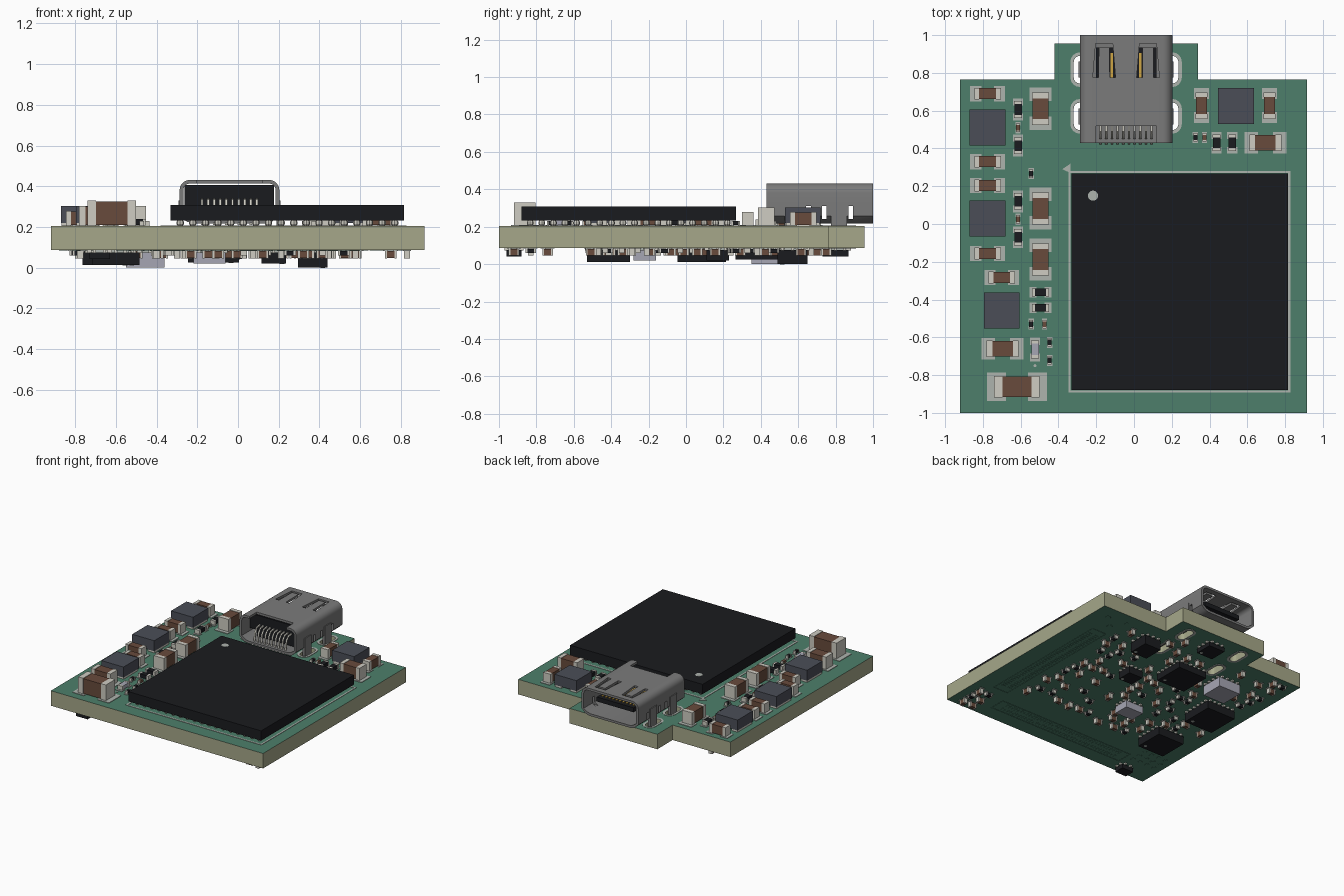
import bpy, bmesh, random
from math import sin, cos, pi
from mathutils import Matrix

if "Cube" in bpy.data.objects:
    bpy.data.objects.remove(bpy.data.objects["Cube"])

random.seed(4)
ZT, ZB, CX = 0.204, 0.087, -0.042      # board top, board bottom, connector centre


def mat(name, r, g, b):
    m = bpy.data.materials.new(name)
    m.diffuse_color = tuple((c / 255) ** 2.2 for c in (r, g, b)) + (1,)
    m.use_nodes = True
    m.node_tree.nodes["Principled BSDF"].inputs["Base Color"].default_value = m.diffuse_color
    return m


MASK = mat("green_mask", 78, 126, 106)
CORE = mat("board_core", 164, 166, 136)
BLACK = mat("black_plastic", 32, 33, 36)
SLATE = mat("slate", 76, 79, 88)
BROWN = mat("ceramic_brown", 104, 76, 62)
TIN = mat("tin", 205, 203, 193)
PAD = mat("pad_grey", 172, 178, 172)
STEEL = mat("steel", 122, 122, 122)
LILAC = mat("pale_grey", 165, 165, 178)
GOLD = mat("gold", 205, 165, 70)


def finish(name, bm, mats):
    bmesh.ops.recalc_face_normals(bm, faces=bm.faces)
    me = bpy.data.meshes.new(name)
    bm.to_mesh(me)
    bm.free()
    for m in mats:
        me.materials.append(m)
    ob = bpy.data.objects.new(name, me)
    bpy.context.collection.objects.link(ob)
    return ob


def boxes(name, parts):
    """parts: (material, x, y, size x, size y, z0, z1)"""
    bm, mats = bmesh.new(), []
    for m, x, y, sx, sy, z0, z1 in parts:
        if m not in mats:
            mats.append(m)
        M = Matrix.Translation((x, y, (z0 + z1) / 2)) @ Matrix.Diagonal((sx, sy, abs(z1 - z0), 1))
        for v in bmesh.ops.create_cube(bm, size=1, matrix=M)["verts"]:
            for f in v.link_faces:
                f.material_index = mats.index(m)
    return finish(name, bm, mats)


def prism(name, pts, z0, z1, m):
    bm = bmesh.new()
    lo, hi = ([bm.verts.new((x, y, z)) for x, y in pts] for z in (z0, z1))
    bm.faces.new(lo[::-1])
    bm.faces.new(hi)
    for i in range(len(pts)):
        bm.faces.new((lo[i - 1], lo[i], hi[i], hi[i - 1]))
    return finish(name, bm, [m])


def ring(name, outer, inner, a, b, m, along_y=False):
    """Hollow tube between two outlines, running from a to b."""
    bm = bmesh.new()
    P = (lambda p, t: (p[0], t, p[1])) if along_y else (lambda p, t: (p[0], p[1], t))
    L = [[bm.verts.new(P(p, t)) for p in pts] for pts, t in ((outer, a), (outer, b), (inner, b), (inner, a))]
    n = len(outer)
    for k in range(4):
        for i in range(n):
            j = (i + 1) % n
            bm.faces.new((L[k][i], L[k][j], L[k - 3][j], L[k - 3][i]))
    return finish(name, bm, [m])


def cut(ob, cutters):
    bpy.context.view_layer.objects.active = ob
    for c in cutters:
        c.hide_render = True
        md = ob.modifiers.new("cut", "BOOLEAN")
        md.operation, md.solver, md.object = "DIFFERENCE", "EXACT", c
        bpy.ops.object.modifier_apply(modifier=md.name)
        bpy.data.objects.remove(c)


def rect(x0, x1, y0, y1):
    return [(x0, y0), (x1, y0), (x1, y1), (x0, y1)]


def stadium(x, y, r, h):
    return [(x + r * cos(i * pi / 8), y + r * sin(i * pi / 8) + s * (h - r))
            for s, i0 in ((1, 0), (-1, 8)) for i in range(i0, i0 + 9)]


def disc(name, x, y, r, z0, z1, m):
    return prism(name, [(x + r * cos(i * pi / 10), y + r * sin(i * pi / 10)) for i in range(20)], z0, z1, m)


# board with connector tab and four mounting slots
board = prism("circuit_board", [(-.92, -1), (.917, -1), (.917, .765), (.34, .765), (.34, .955),
                                (-.42, .955), (-.42, .765), (-.92, .765)], ZB, ZT, MASK)
slots = [(CX + s * .245, y) for s in (-1, 1) for y in (.817, .57)]
cut(board, [prism("slot_cutter", stadium(x, y, .034, .075), 0, .4, MASK) for x, y in slots])
board.data.materials.clear()
board.data.materials.append(MASK)
board.data.materials.append(CORE)
for p in board.data.polygons:
    p.material_index = 0 if abs(p.normal.z) > .5 else 1
for x, y in slots:
    ring("slot_plating", stadium(x, y, .05, .092), stadium(x, y, .032, .073), ZT, ZT + .003, PAD)
    ring("slot_plating", stadium(x, y, .05, .092), stadium(x, y, .032, .073), ZB - .003, ZB, PAD)

# large processor with ball grid and printed frame
boxes("processor_chip", [(BLACK, .243, -.306, 1.147, 1.147, .232, .308)])
disc("processor_marker", -.217, .15, .027, .307, .309, PAD)
bm = bmesh.new()
for i in range(18):
    for j in range(18):
        bmesh.ops.create_uvsphere(bm, u_segments=8, v_segments=5, radius=.019,
                                  matrix=Matrix.Translation((.243 + (i - 8.5) * .062, -.306 + (j - 8.5) * .062, .22)))
finish("processor_balls", bm, [TIN])
ring("processor_frame", rect(-.347, .828, -.893, .281), rect(-.335, .816, -.881, .269), ZT, ZT + .003, PAD)
prism("corner_arrow", [(-.38, .29), (-.336, .27), (-.336, .32)], ZT, ZT + .003, PAD)


def two_term(name, x, y, L, W, H, vert, body, side=1):
    """Body with two end caps on two solder pads."""
    z = ZT if side > 0 else ZB
    out = []
    for m, off, l, w, h0, h1 in ((body, 0, L * .68, W * .95, .006, H * .97),
                                 *((TIN, s * L * .41, L * .18, W, .004, H) for s in (-1, 1)),
                                 *((PAD, s * L * .45, L * .42, W * 1.3, 0, .004) for s in (-1, 1))):
        px, py, sx, sy = (x, y + off, w, l) if vert else (x + off, y, l, w)
        out.append((m, px, py, sx, sy, z + side * h0, z + side * h1))
    boxes(name, out)


# inductors
for x, y in ((-.775, .51), (-.775, .03), (-.70, -.457), (.54, .624)):
    boxes("inductor", [(SLATE, x, y, .19, .19, ZT + .016, .302)] +
          [(TIN, x + s * .065, y, .055, .18, ZT, ZT + .016) for s in (-1, 1)])

# top capacitors: small, medium, large
for x, y, v in ((-.775, .69, 0), (-.775, .33, 0), (-.775, .204, 0), (-.775, -.156, 0), (-.70, -.283, 0),
                (.357, .627, 1), (.717, .627, 1)):
    two_term("small_capacitor", x, y, .14, .062, .075, v, BROWN)
for x, y, v in ((-.495, .61, 1), (-.495, .082, 1), (-.495, -.188, 1), (-.696, -.66, 0), (.696, .43, 0)):
    two_term("medium_capacitor", x, y, .17, .088, .1, v, BROWN)
two_term("large_capacitor", -.62, -.862, .24, .115, .126, 0, BROWN)

# top resistors and tiny parts
for x, y, v in ((-.614, .606, 1), (-.614, .415, 1), (-.614, .12, 1), (-.614, -.07, 1), (-.495, -.362, 0),
                (-.495, -.444, 0), (.437, .43, 1), (.52, .43, 1)):
    two_term("resistor", x, y, .088, .042, .035, v, BLACK)
two_term("indicator_lamp", -.524, -.664, .095, .042, .035, 1, LILAC)
for x, y, m in ((-.545, .267, BLACK), (-.545, -.53, BLACK), (-.474, -.53, BROWN), (-.447, -.627, BLACK),
                (-.447, -.722, BLACK), (.325, .458, BLACK), (.373, .458, BROWN), (-.614, .51, BROWN), (-.614, .025, BROWN)):
    two_term("tiny_part", x, y, .045, .022, .026, 1, m)
disc("lamp_dot", -.524, -.75, .008, ZT, ZT + .003, PAD)


# connector shell
def shell_profile(t):
    w, top, r = .245 - t, .431 - t, .05 - t
    half = [(.18 - t * .5, .218 + t), (.21 - t * .7, .226 + t), (w, .258 + t * .3), (w, .32)]
    half += [(w - r + r * cos(a * pi / 12), top - r + r * sin(a * pi / 12)) for a in range(7)]
    return [(CX + x, z) for x, z in half] + [(CX - x, z) for x, z in reversed(half)]


shell = ring("connector_shell", shell_profile(0), shell_profile(.018), .43, 1.0, STEEL, True)
cutters = [boxes("side_cutter", [(STEEL, CX, y, .7, .025, .242, .31)]) for y in (.655, .74, .88)]
cutters.append(boxes("rear_cutter", [(STEEL, CX, .47, .32, .1, .36, .5)]))
for c in (CX - .116, CX + .116):
    cutters.append(prism("spring_cutter", [(c - .06, .775), (c - .045, .955), (c + .045, .955), (c + .06, .775),
                   (c + .03, .775), (c + .028, .935), (c - .028, .935), (c - .03, .775)], .38, .5, STEEL))
cut(shell, cutters)
bpy.ops.object.select_all(action="DESELECT")
shell.select_set(True)
bpy.context.view_layer.objects.active = shell
bpy.ops.object.shade_smooth_by_angle(angle=.5)
for x, y in slots:
    s = 1 if x > CX else -1
    boxes("shell_leg", [(STEEL, x - s * .004, y, .02, .085, .12, .33)])

# connector insulator, tongue, contacts and rear pins
boxes("connector_insulator", [(BLACK, CX, .58, .44, .11, .29, .405), (BLACK, CX, .58, .32, .11, .242, .29),
                              (BLACK, CX, .785, .32, .3, .31, .345)])
boxes("connector_contacts", [(GOLD, CX + (i - 4.5) * .03, .785, .013, .24, .344, .35) for i in range(10)])
bm = bmesh.new()
path = [(.53, .33), (.48, .325), (.462, .30), (.448, .225), (.42, .21)]
for i in range(10):
    x = CX + (i - 4.5) * .03
    rows = [[bm.verts.new((x + sx * .006, y + d, z + d)) for sx, d in ((-1, 0), (1, 0), (1, .011), (-1, .011))]
            for y, z in path]
    for a, b in zip(rows, rows[1:]):
        for k in range(4):
            bm.faces.new((a[k], a[k - 3], b[k - 3], b[k]))
    bm.faces.new(rows[0])
    bm.faces.new(rows[-1])
finish("connector_pins", bm, [TIN])

# underside chips: x, y, width, depth, lowest z, body colour
chips = [(.367, .57, .145, .16, 0, BLACK), (.175, .17, .12, .12, .02, BLACK), (-.12, .39, .25, .25, .025, BLACK),
         (-.05, .80, .14, .14, .042, BLACK), (-.455, .44, .19, .18, 0, LILAC), (-.64, .085, .25, .26, .012, BLACK),
         (-.6, -.415, .23, .23, .012, BLACK), (-.14, -.22, .155, .12, .02, LILAC), (-.68, -.92, .1, .08, .042, BLACK)]
for x, y, w, d, z, m in chips:
    parts = [(m, x, y, w, d, z, ZB - .012), (PAD, x, y, w * .55, d * .55, ZB - .012, ZB)]
    n = max(2, int(w / .04))
    for i in range(n):
        t = (i + .5) / n - .5
        for s in (-1, 1):
            parts.append((TIN, x + t * w, y + s * d / 2, .015, .022, ZB - .014, ZB))
            parts.append((TIN, x + s * w / 2, y + t * d, .022, .015, ZB - .014, ZB))
    boxes("underside_chip", parts)
    if m == BLACK and w > .11:
        disc("chip_marker", x + w * .34, y - d * .34, .012, z - .0015, z + .001, PAD)

# underside small parts: fixed ones, then a scatter that avoids chips and slots
spots = [(.75, -.74), (.83, -.74), (.75, -.83), (.83, -.83), (.75, -.92), (.83, -.92), (.52, -.03), (.52, .06),
         (.58, .38), (.58, .47), (.22, .67), (.15, .75), (-.8, .7), (-.72, .7), (-.61, -.15), (-.5, -.15)]
while len(spots) < 85:
    x, y = random.uniform(-.8, .58), random.uniform(-.52, .66)
    if any(abs(x - c[0]) < c[2] / 2 + .055 and abs(y - c[1]) < c[3] / 2 + .055 for c in chips):
        continue
    if any(abs(x - a) < .09 and abs(y - b) < .13 for a, b in slots):
        continue
    if all(abs(x - a) > .075 or abs(y - b) > .075 for a, b in spots):
        spots.append((x, y))
for i, (x, y) in enumerate(spots):
    two_term("underside_part", x, y, .056, .03, .042 if i % 3 else .028, i % 2, BROWN if i % 3 else BLACK, -1)

# underside printed connector footprints and test points
for x0, x1, y0, y1 in ((.645, .775, -.65, .46), (-.6, .6, -.885, -.755)):
    ring("footprint_outline", rect(x0, x1, y0, y1), rect(x0 + .005, x1 - .005, y0 + .005, y1 - .005), ZB - .002, ZB, MASK)
    tall, pads = y1 - y0 > x1 - x0, []
    for i in range(40):
        t = (i + .5) / 40 * .9 + .05
        for s in (.28, .72):
            a, b = (s, t) if tall else (t, s)
            sx, sy = (.03, .009) if tall else (.009, .03)
            pads.append((MASK, x0 + (x1 - x0) * a, y0 + (y1 - y0) * b, sx, sy, ZB - .002, ZB))
    boxes("footprint_pads", pads)
for x, y in [(-.86 + i * .065, -.8 + j * .065) for i in range(4) for j in range(3)] + [(.79, .65), (.7, .56), (.62, .66)]:
    disc("test_point", x, y, .02, ZB - .002, ZB, MASK)
